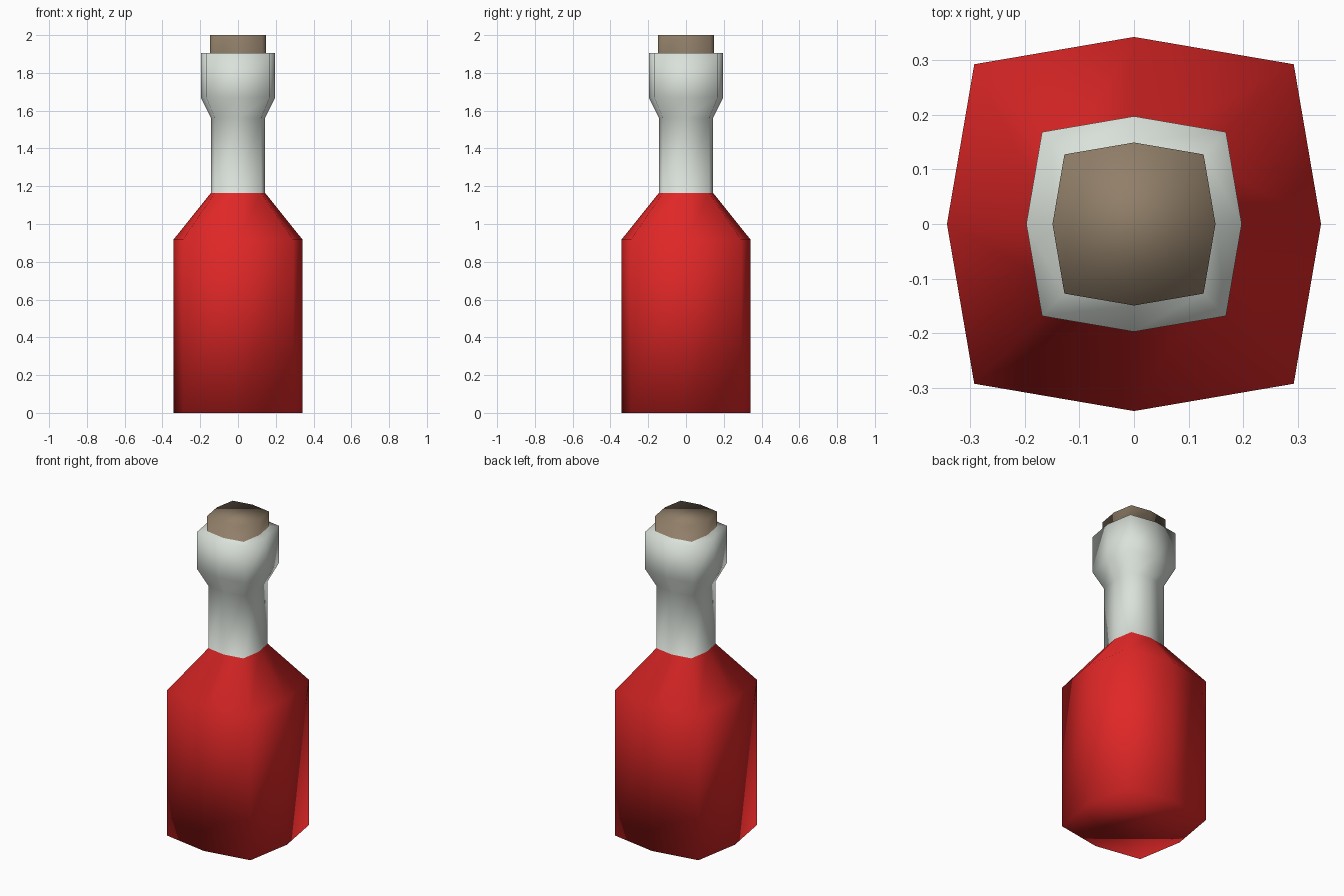
import bpy
import bmesh

cube = bpy.data.objects.get("Cube")
if cube:
    bpy.data.objects.remove(cube, do_unlink=True)


def make_material(name, rgb):
    mat = bpy.data.materials.new(name)
    mat.use_nodes = True
    color = (*rgb, 1.0)
    mat.diffuse_color = color
    mat.node_tree.nodes["Principled BSDF"].inputs["Base Color"].default_value = color
    return mat


materials = [
    make_material("red body", (0.75, 0.02, 0.02)),
    make_material("pale neck", (0.7, 0.75, 0.7)),
    make_material("brown cork", (0.28, 0.21, 0.14)),
]

# Eight-sided cross-section: flat-side midpoints at 1, corners pulled in
K = 0.854
SECTION = [(1, 0), (K, K), (0, 1), (-K, K), (-1, 0), (-K, -K), (0, -1), (K, -K)]

# Bottle outline from base to cork: radius, height
BODY_TOP, LIP = 1.165, 1.905
PROFILE = [
    (0.342, 0), (0.342, 0.917), (0.143, BODY_TOP),   # body and shoulder
    (0.143, 1.56), (0.197, 1.67), (0.197, LIP),      # neck and collar
    (0.149, LIP), (0.149, 2.0),                      # cork
]

bm = bmesh.new()
rings = [[bm.verts.new((x * r, y * r, z)) for x, y in SECTION] for r, z in PROFILE]
n = len(SECTION)
for low, high in zip(rings, rings[1:]):
    for i in range(n):
        j = (i + 1) % n
        bm.faces.new((low[i], low[j], high[j], high[i]))
bm.faces.new(rings[0][::-1])
bm.faces.new(rings[-1])

# Colour bands by height
for face in bm.faces:
    z = face.calc_center_median().z
    face.material_index = 0 if z < BODY_TOP else 1 if z < LIP + 0.001 else 2
    face.smooth = True

mesh = bpy.data.meshes.new("corked_bottle")
bm.to_mesh(mesh)
bm.free()
for mat in materials:
    mesh.materials.append(mat)
bottle = bpy.data.objects.new("corked_bottle", mesh)
bpy.context.collection.objects.link(bottle)
